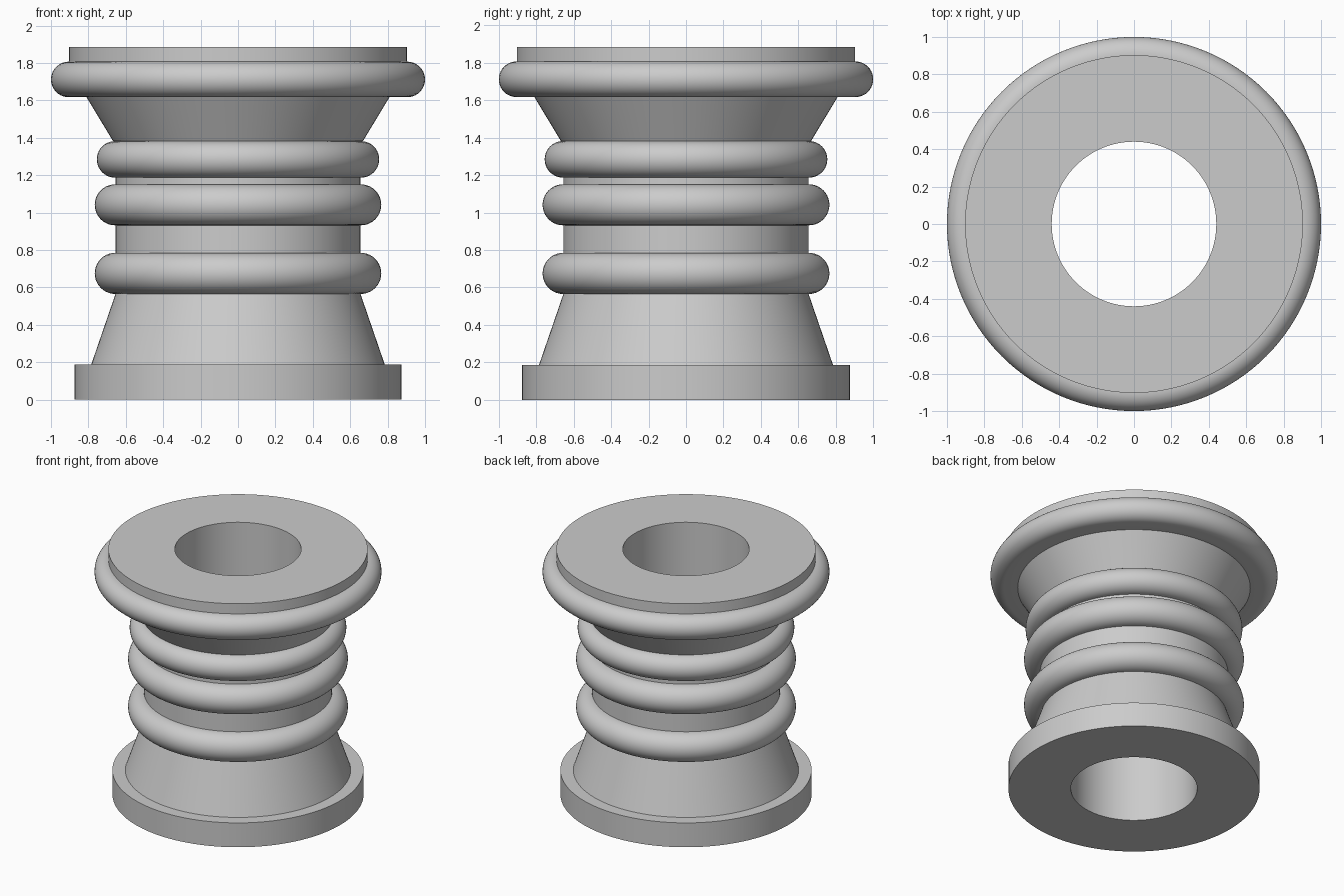
import bpy, bmesh, math

cube = bpy.data.objects.get("Cube")
if cube:
    bpy.data.objects.remove(cube, do_unlink=True)

SEGMENTS = 128
BORE, NECK = 0.44, 0.655

grey = bpy.data.materials.new("plain_grey")
grey.use_nodes = True
colour = (0.6, 0.6, 0.6, 1)
grey.diffuse_color = colour
grey.node_tree.nodes["Principled BSDF"].inputs["Base Color"].default_value = colour


def lathe(name, profile):
    """Turn a (radius, height) profile, listed upwards on the outside, about z."""
    bm = bmesh.new()
    rings = []
    for r, z in profile:
        rings.append([bm.verts.new((r * math.cos(a), r * math.sin(a), z))
                      for a in (math.tau * i / SEGMENTS for i in range(SEGMENTS))])
    for low, high in zip(rings, rings[1:]):
        for i in range(SEGMENTS):
            j = (i + 1) % SEGMENTS
            bm.faces.new((low[i], low[j], high[j], high[i]))
    mesh = bpy.data.meshes.new(name)
    bm.to_mesh(mesh)
    bm.free()
    mesh.materials.append(grey)
    obj = bpy.data.objects.new(name, mesh)
    bpy.context.collection.objects.link(obj)
    bpy.ops.object.select_all(action="DESELECT")
    obj.select_set(True)
    bpy.context.view_layer.objects.active = obj
    bpy.ops.object.shade_smooth_by_angle(angle=math.radians(30))
    return obj


def bead(name, inner_low, inner_high, outer, z0, z1, steps=20):
    """Ring with flat top and bottom and a half-round rim."""
    h = (z1 - z0) / 2
    arc = [(outer - h + h * math.cos(t), z0 + h + h * math.sin(t))
           for t in (math.pi * (i / steps - 0.5) for i in range(steps + 1))]
    lathe(name, [(inner_low, z0)] + arc + [(inner_high, z1)])


# Foot and lower flare
lathe("base_flange", [(BORE, 0), (0.875, 0), (0.875, 0.187), (0.785, 0.187)])
lathe("lower_cone", [(0.785, 0.187), (NECK, 0.565)])

# Neck with its three rounded rings
bead("lower_ring", NECK, NECK, 0.766, 0.565, 0.785)
lathe("neck", [(NECK, 0.785), (NECK, 0.932)])
bead("middle_ring", NECK, NECK, 0.766, 0.932, 1.151)
lathe("upper_neck", [(NECK, 1.151), (NECK, 1.187)])
bead("upper_ring", NECK, 0.668, 0.755, 1.187, 1.382)

# Upper flare, rim and top plate
lathe("upper_cone", [(0.668, 1.382), (0.81, 1.617)])
bead("rim_ring", 0.81, 0.903, 1.0, 1.617, 1.807)
lathe("top_plate", [(0.903, 1.807), (0.903, 1.885), (BORE, 1.885)])

# Bore through the middle, facing inwards
lathe("bore", [(BORE, 1.885), (BORE, 0)])
